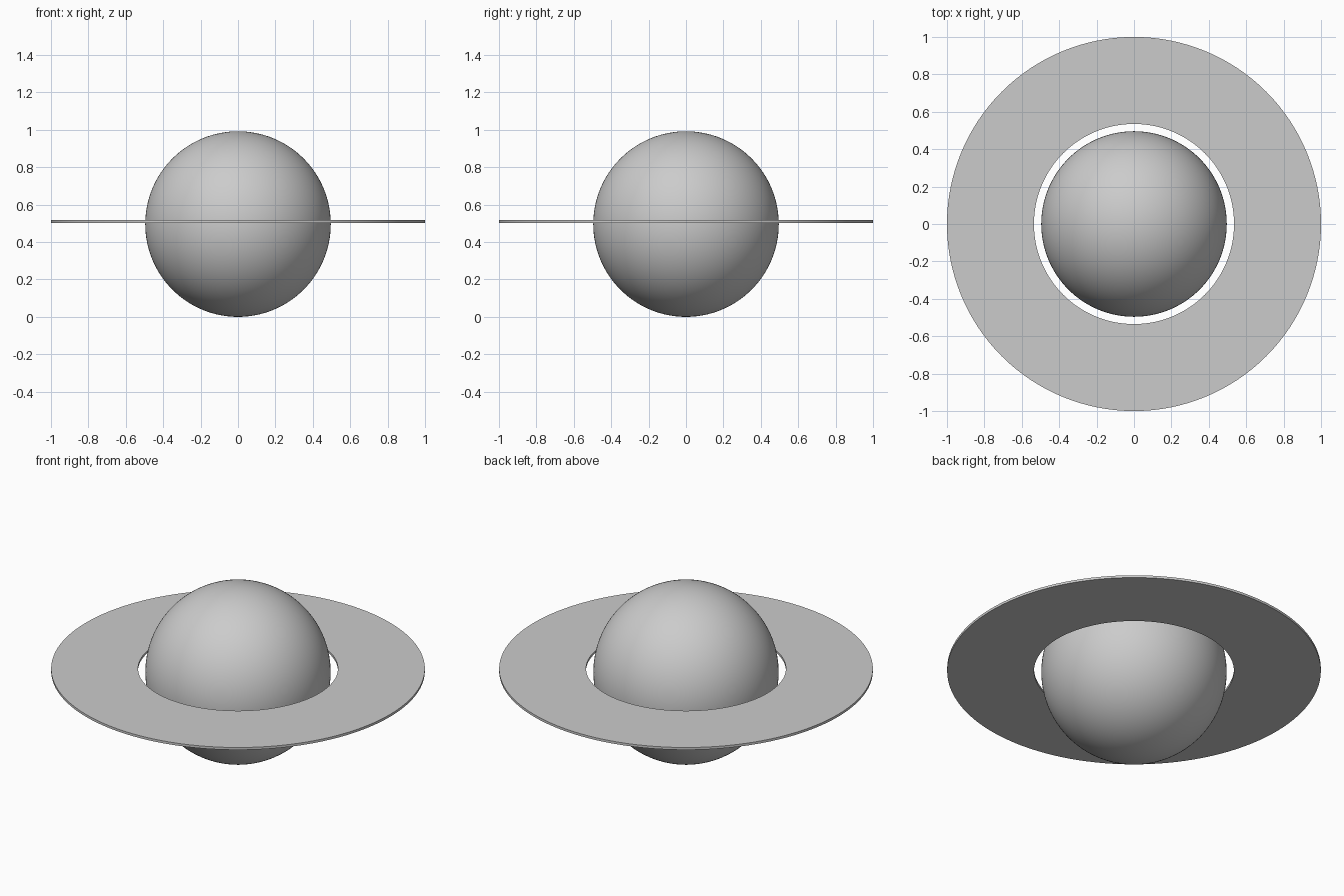
import bpy
import bmesh

cube = bpy.data.objects.get("Cube")
if cube:
    bpy.data.objects.remove(cube, do_unlink=True)

RADIUS = 0.496
RING_INNER, RING_OUTER = 0.535, 1.0
RING_BOTTOM, RING_TOP = 0.503, 0.517
SEGMENTS = 128

# Single neutral grey
grey = bpy.data.materials.new("light grey")
grey.use_nodes = True
colour = (0.6, 0.6, 0.6, 1)
grey.diffuse_color = colour
grey.node_tree.nodes["Principled BSDF"].inputs["Base Color"].default_value = colour


def finish(name, bm):
    mesh = bpy.data.meshes.new(name)
    bmesh.ops.recalc_face_normals(bm, faces=bm.faces)
    bm.to_mesh(mesh)
    bm.free()
    mesh.materials.append(grey)
    obj = bpy.data.objects.new(name, mesh)
    bpy.context.collection.objects.link(obj)
    bpy.ops.object.select_all(action="DESELECT")
    obj.select_set(True)
    bpy.context.view_layer.objects.active = obj
    bpy.ops.object.shade_smooth_by_angle()
    return obj


# Planet globe
bm = bmesh.new()
bmesh.ops.create_uvsphere(bm, u_segments=SEGMENTS, v_segments=64, radius=RADIUS)
globe = finish("planet_globe", bm)
globe.location.z = RADIUS

# Flat ring: four circles bridged into a thin washer
bm = bmesh.new()
loops = []
for radius, z in ((RING_INNER, RING_BOTTOM), (RING_OUTER, RING_BOTTOM),
                  (RING_OUTER, RING_TOP), (RING_INNER, RING_TOP)):
    circle = bmesh.ops.create_circle(bm, segments=SEGMENTS, radius=radius)["verts"]
    for v in circle:
        v.co.z = z
    loops.append(circle)
for a, b in zip(loops, loops[1:] + loops[:1]):
    for i in range(SEGMENTS):
        j = (i + 1) % SEGMENTS
        bm.faces.new((a[i], a[j], b[j], b[i]))
finish("planet_ring", bm)
